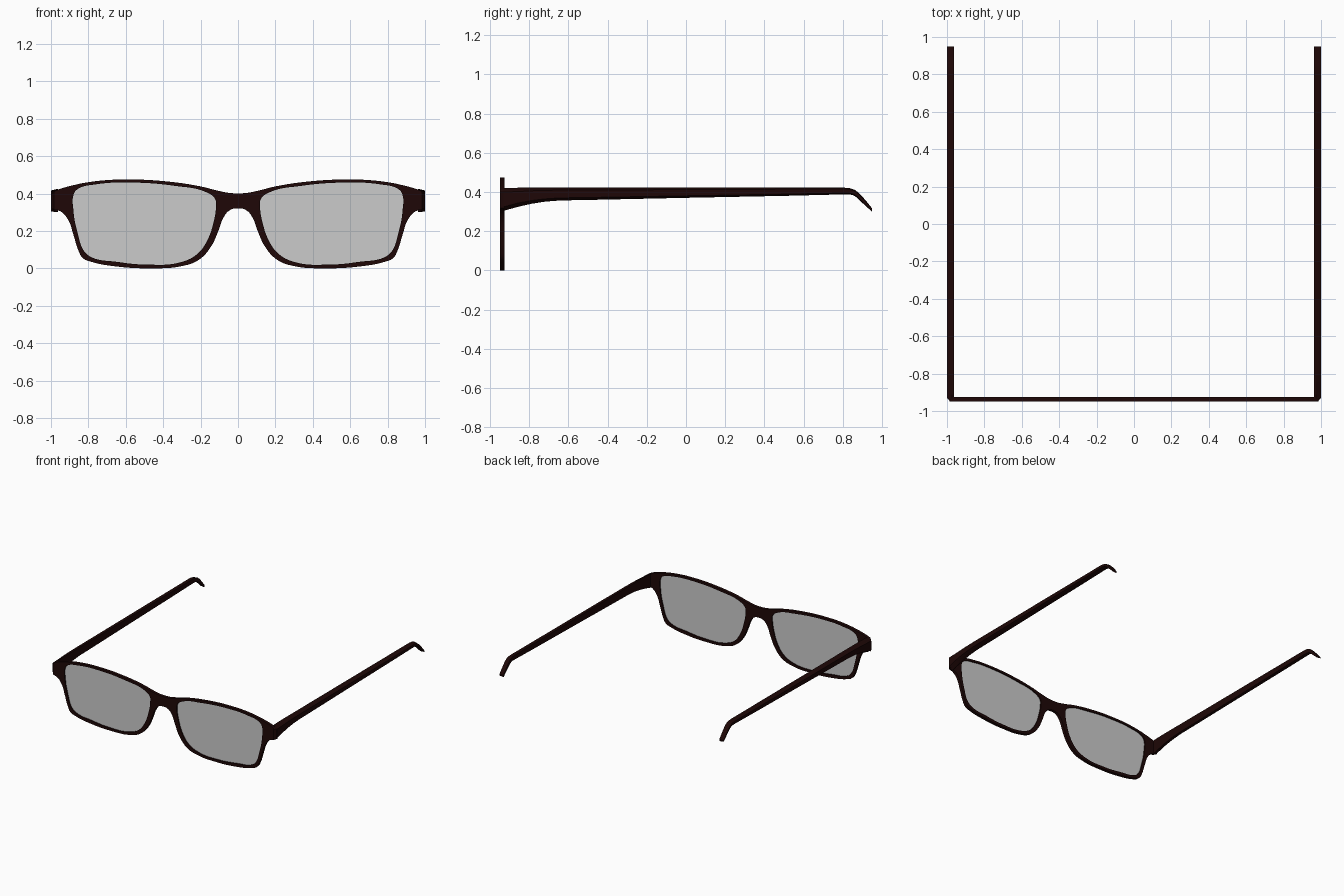
import bpy, bmesh, math

if "Cube" in bpy.data.objects:
    bpy.data.objects.remove(bpy.data.objects["Cube"])

def material(name, color):
    m = bpy.data.materials.new(name)
    m.diffuse_color = color
    m.use_nodes = True
    m.node_tree.nodes["Principled BSDF"].inputs["Base Color"].default_value = m.diffuse_color
    return m

dark = material("dark_brown", (0.013, 0.0022, 0.002, 1))
glass = material("clear_glass", (0.97, 0.97, 1.0, 0.35))

def flip(points):
    return [(-x, z) for x, z in reversed(points)]

def flat_shape(name, loops, depth, y, mat, corners=()):
    """Filled smooth outlines in the xz plane, turned into a mesh."""
    cu = bpy.data.curves.new(name, 'CURVE')
    cu.dimensions, cu.fill_mode = '2D', 'BOTH'
    cu.extrude, cu.resolution_u = depth / 2, 6
    for pts in loops:
        s = cu.splines.new('BEZIER')
        s.bezier_points.add(len(pts) - 1)
        s.use_cyclic_u = True
        for bp, (x, z) in zip(s.bezier_points, pts):
            bp.co = (x, z, 0)
            kind = 'VECTOR' if (abs(x), z) in corners else 'AUTO'
            bp.handle_left_type = bp.handle_right_type = kind
    ob = bpy.data.objects.new(name, cu)
    bpy.context.collection.objects.link(ob)
    ob.location.y = y
    ob.rotation_euler.x = math.pi / 2
    return finish(ob, mat)

def finish(ob, mat):
    bpy.ops.object.select_all(action='DESELECT')
    ob.select_set(True)
    bpy.context.view_layer.objects.active = ob
    if ob.type == 'CURVE':
        bpy.ops.object.convert(target='MESH')
        ob = bpy.context.object
    bpy.ops.object.transform_apply(location=True, rotation=True, scale=True)
    ob.data.materials.clear()
    ob.data.materials.append(mat)
    bpy.ops.object.shade_smooth_by_angle(angle=math.radians(30))
    return ob

# Outer outline of the front, right half from bridge top round to bridge bottom
outer = [(0.045, 0.403), (0.107, 0.415), (0.2, 0.438), (0.385, 0.465), (0.6, 0.475),
         (0.76, 0.466), (0.89, 0.442), (0.97, 0.417), (1.0, 0.40), (1.0, 0.318),
         (0.95, 0.305), (0.91, 0.263), (0.88, 0.18), (0.855, 0.10), (0.83, 0.055),
         (0.785, 0.035), (0.65, 0.01), (0.47, 0.0), (0.3, 0.012), (0.21, 0.045),
         (0.145, 0.115), (0.107, 0.195), (0.078, 0.27), (0.045, 0.31)]
outline = [(0, 0.401)] + outer + [(0, 0.321)] + flip(outer)

# Lens opening
hole = [(0.122, 0.37), (0.17, 0.407), (0.33, 0.44), (0.6, 0.459), (0.76, 0.449),
        (0.855, 0.425), (0.877, 0.40), (0.88, 0.31), (0.855, 0.18), (0.825, 0.095),
        (0.785, 0.06), (0.65, 0.035), (0.49, 0.02), (0.305, 0.033), (0.216, 0.078),
        (0.164, 0.15), (0.13, 0.25), (0.118, 0.325)]

# Front frame, with the outer front corners chamfered
frame = flat_shape("front_frame", [outline, hole, flip(hole)], 0.024, -0.938, dark,
                   {(1.0, 0.40), (1.0, 0.318)})
for v in frame.data.vertices:
    if abs(v.co.x) > 0.98 and v.co.y < -0.94:
        v.co.x = math.copysign(0.98 + (abs(v.co.x) - 0.98) * 0.2, v.co.x)

# Lenses, thin panes set in the rims
flat_shape("right_lens", [hole], 0.004, -0.938, glass)
flat_shape("left_lens", [flip(hole)], 0.004, -0.938, glass)

# Temple arms: stations of (top y, top z, bottom y, bottom z)
stations = [(-0.932, 0.420, -0.932, 0.304), (-0.86, 0.422, -0.86, 0.324),
            (-0.79, 0.423, -0.79, 0.340), (-0.72, 0.423, -0.72, 0.351),
            (-0.645, 0.423, -0.645, 0.357), (-0.44, 0.423, -0.44, 0.361),
            (0.02, 0.423, 0.02, 0.371), (0.52, 0.423, 0.52, 0.381),
            (0.80, 0.423, 0.80, 0.388), (0.835, 0.420, 0.832, 0.388),
            (0.862, 0.411, 0.850, 0.385), (0.884, 0.394, 0.868, 0.375),
            (0.905, 0.371, 0.892, 0.352), (0.928, 0.344, 0.918, 0.328),
            (0.95, 0.316, 0.948, 0.301)]

def temple(name, side):
    bm = bmesh.new()
    rings = []
    for ty, tz, by, bz in stations:
        h = math.hypot(ty - by, tz - bz)
        c = min(0.02, h * 0.2) / h      # outer edges are slightly chamfered
        section = [(0.963, 0), (0.972, 0), (1.0, c), (1.0, 1 - c), (0.972, 1), (0.963, 1)]
        rings.append([bm.verts.new((side * x, ty + (by - ty) * t, tz + (bz - tz) * t))
                      for x, t in section])
    for a, b in zip(rings, rings[1:]):
        for i in range(6):
            j = (i + 1) % 6
            bm.faces.new((a[i], a[j], b[j], b[i]))
    bm.faces.new(rings[0])
    bm.faces.new(rings[-1])
    bmesh.ops.recalc_face_normals(bm, faces=bm.faces)
    me = bpy.data.meshes.new(name)
    bm.to_mesh(me)
    bm.free()
    ob = bpy.data.objects.new(name, me)
    bpy.context.collection.objects.link(ob)
    finish(ob, dark)

temple("right_temple", 1)
temple("left_temple", -1)
